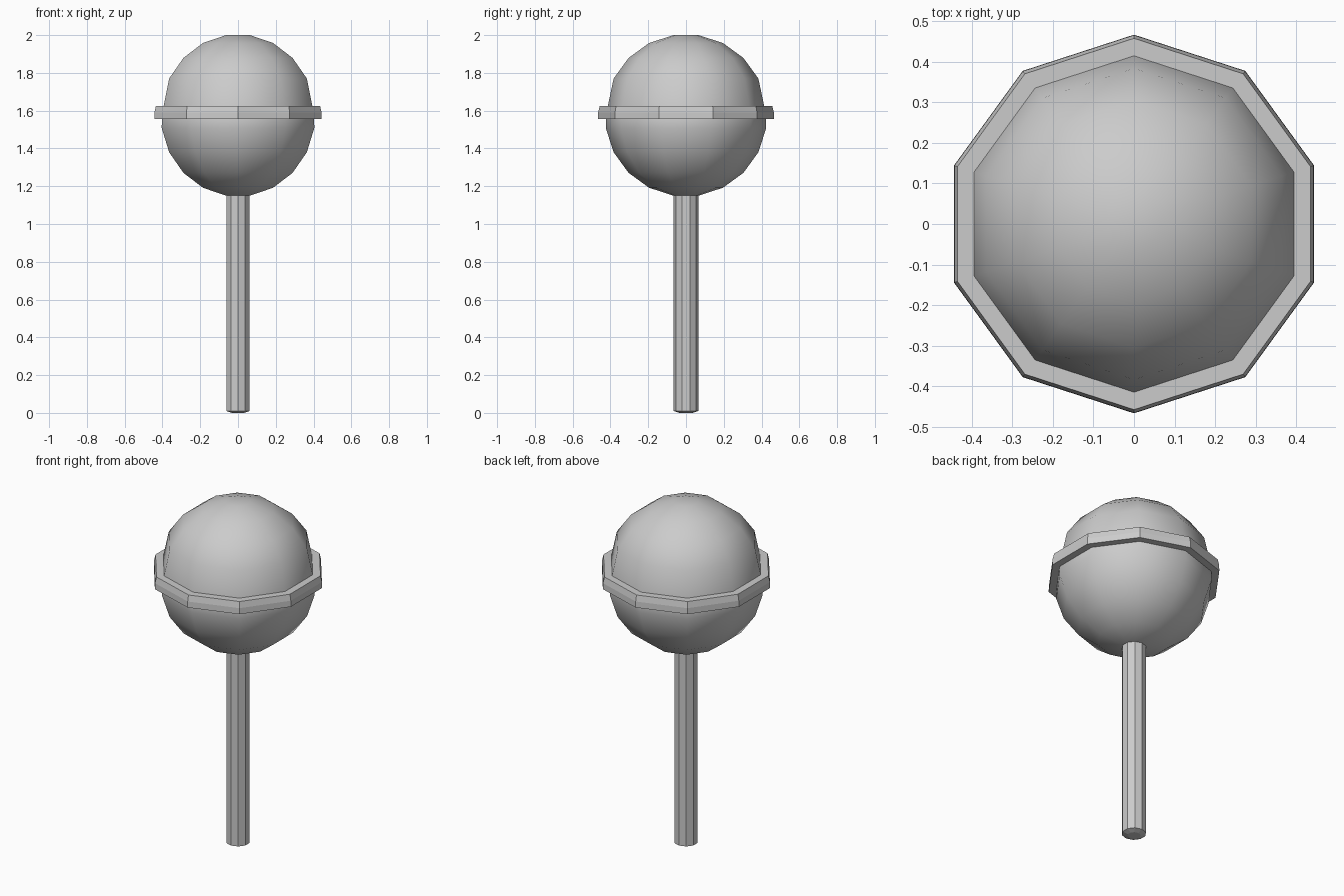
import bpy, bmesh
from math import sin, cos, pi, radians

if "Cube" in bpy.data.objects:
    bpy.data.objects.remove(bpy.data.objects["Cube"])

SIDES = 10
CENTRE, RADIUS = 1.575, 0.43


def lathe(name, profile, smooth=False, closed=False, caps=False):
    """Spin an (r, z) profile into a ten-sided solid with a corner facing -y."""
    bm = bmesh.new()
    rings = []
    for r, z in profile:
        rings.append([bm.verts.new((r * sin(2 * pi * i / SIDES),
                                    -r * cos(2 * pi * i / SIDES), z))
                      for i in range(SIDES)])
    pairs = list(zip(rings, rings[1:]))
    if closed:
        pairs.append((rings[-1], rings[0]))
    for a, b in pairs:
        for i in range(SIDES):
            j = (i + 1) % SIDES
            bm.faces.new((a[i], a[j], b[j], b[i]))
    if caps:
        bm.faces.new(rings[0])
        bm.faces.new(rings[-1])
    bmesh.ops.recalc_face_normals(bm, faces=bm.faces[:])
    for f in bm.faces:
        f.smooth = smooth
    mesh = bpy.data.meshes.new(name)
    bm.to_mesh(mesh)
    bm.free()
    obj = bpy.data.objects.new(name, mesh)
    bpy.context.collection.objects.link(obj)
    return obj


def ball_ring(deg):
    a = radians(deg)
    return RADIUS * sin(a), CENTRE - RADIUS * cos(a)


# Candy ball: bottom rings, waist hidden by the band, top rings
ball = [ball_ring(d) for d in (9, 27, 45, 63, 81)]
ball += [(0.424, 1.555), (0.414, 1.625)]
ball += [ball_ring(d) for d in (117, 135, 153, 171)]
lathe("candy_ball", ball, smooth=True, caps=True)

# Raised band around the waist, slightly narrower at its top
lathe("candy_band", [(0.424, 1.555), (0.466, 1.555), (0.465, 1.59),
                     (0.457, 1.625), (0.414, 1.625)], closed=True)

# Stick with a slightly domed foot
lathe("stick", [(0.035, 0.0), (0.065, 0.01), (0.065, 1.15)], caps=True)
